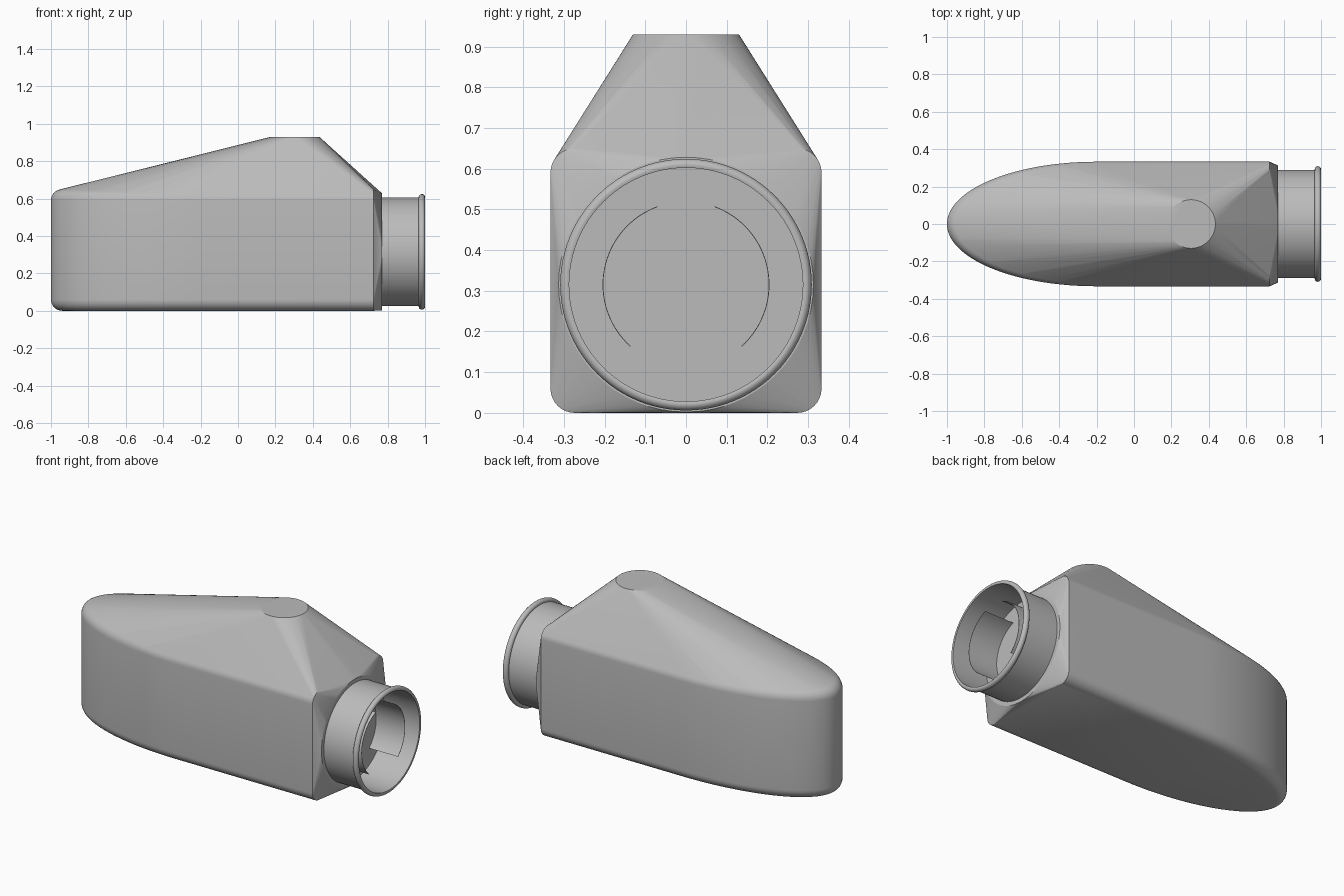
import bpy, bmesh
from math import cos, sin, pi, radians

cube = bpy.data.objects.get("Cube")
if cube:
    bpy.data.objects.remove(cube)

grey = bpy.data.materials.new("light grey")
grey.use_nodes = True
colour = (0.5, 0.5, 0.5, 1)
grey.diffuse_color = colour
grey.node_tree.nodes["Principled BSDF"].inputs["Base Color"].default_value = colour

AXIS_Z = 0.315     # height of the neck axis
END_X = 0.77       # end wall of the body


def finish(bm, name, angle=30):
    bmesh.ops.recalc_face_normals(bm, faces=bm.faces)
    mesh = bpy.data.meshes.new(name)
    bm.to_mesh(mesh)
    bm.free()
    mesh.materials.append(grey)
    obj = bpy.data.objects.new(name, mesh)
    bpy.context.collection.objects.link(obj)
    bpy.ops.object.select_all(action='DESELECT')
    obj.select_set(True)
    bpy.context.view_layer.objects.active = obj
    bpy.ops.object.shade_smooth_by_angle(angle=radians(angle))
    return obj


def lathe(bm, profile, start, sweep, steps, closed):
    """Turn (x, radius) points about the neck axis."""
    rings = []
    for i in range(steps + 1):
        a = radians(start + sweep * i / steps)
        rings.append([bm.verts.new((x, r * cos(a), AXIS_Z + r * sin(a)))
                      for x, r in profile])
    count = len(profile)
    for p, q in zip(rings, rings[1:]):
        for j in range(count if closed else count - 1):
            k = (j + 1) % count
            bm.faces.new((p[j], p[k], q[k], q[j]))
    bmesh.ops.remove_doubles(bm, verts=bm.verts, dist=1e-5)


# Body: hull around a rounded slab, a round roof plate and a round end wall
bm = bmesh.new()
fillet, slab_top = 0.06, 0.65
levels = []
for i in range(9):
    a = pi / 2 * i / 8
    inset, lift = fillet * (1 - sin(a)), fillet * (1 - cos(a))
    levels += [(inset, lift), (inset, slab_top - lift)]
for inset, z in levels:
    for i in range(65):
        a = pi / 2 + pi * i / 64
        bm.verts.new((-0.2 + (0.8 - inset) * cos(a), (0.333 - inset) * sin(a), z))
    for side in (-1, 1):
        bm.verts.new((0.725, side * (0.333 - inset), z))
for i in range(64):
    a = 2 * pi * i / 64
    bm.verts.new((0.305 + 0.13 * cos(a), 0.13 * sin(a), 0.93))
    bm.verts.new((END_X, 0.313 * cos(a), AXIS_Z + 0.313 * sin(a)))
hull = bmesh.ops.convex_hull(bm, input=bm.verts)
bmesh.ops.delete(bm, geom=[v for v in bm.verts if not v.link_faces], context='VERTS')
bmesh.ops.dissolve_limit(bm, angle_limit=radians(0.1), verts=bm.verts, edges=bm.edges)
finish(bm, "body", 20)

# Neck: thin open tube with a rounded bead at the mouth
bm = bmesh.new()
bead = [(0.983 + 0.017 * cos(a), 0.293 + 0.016 * sin(a))
        for a in (pi - pi * i / 10 for i in range(11))]
lathe(bm, [(END_X - 0.005, 0.29), (0.966, 0.29)] + bead
      + [(0.998, 0.287), (END_X - 0.005, 0.287)], 0, 360, 96, True)
finish(bm, "neck")

# Curved guide plates inside the neck
for name, start in (("left_guide_plate", -48), ("right_guide_plate", 110)):
    bm = bmesh.new()
    lathe(bm, [(END_X, 0.205), (0.96, 0.205), (0.96, 0.203), (END_X, 0.203)],
          start, 118, 32, True)
    finish(bm, name)
